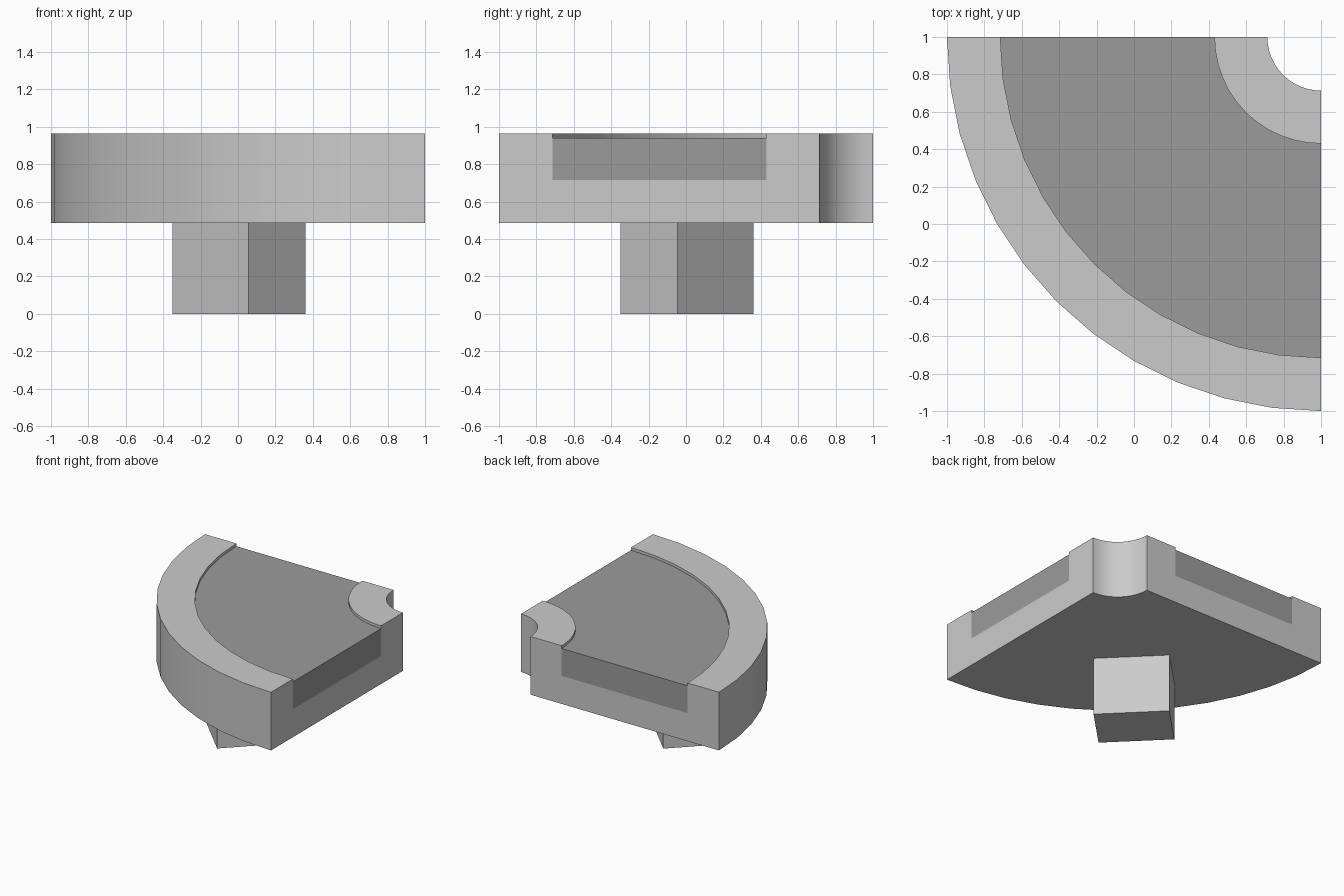
import bpy, bmesh, math

if "Cube" in bpy.data.objects:
    bpy.data.objects.remove(bpy.data.objects["Cube"])

SEGMENTS = 12  # steps in the quarter turn


def quarter_sweep(name, profile):
    """Turn an (r, z) profile a quarter circle about the corner (1, 1)."""
    bm = bmesh.new()
    rings = []
    for i in range(SEGMENTS + 1):
        a = math.pi + math.pi / 2 * i / SEGMENTS
        rings.append([bm.verts.new((1 + r * math.cos(a), 1 + r * math.sin(a), z))
                      for r, z in profile])
    n = len(profile)
    for r0, r1 in zip(rings, rings[1:]):
        for j in range(n):
            k = (j + 1) % n
            bm.faces.new((r0[j], r0[k], r1[k], r1[j]))
    bm.faces.new(rings[0])
    bm.faces.new(rings[-1])
    bmesh.ops.recalc_face_normals(bm, faces=bm.faces)
    mesh = bpy.data.meshes.new(name)
    bm.to_mesh(mesh)
    bm.free()
    obj = bpy.data.objects.new(name, mesh)
    bpy.context.collection.objects.link(obj)
    bpy.ops.object.select_all(action='DESELECT')
    obj.select_set(True)
    bpy.context.view_layer.objects.active = obj
    bpy.ops.object.shade_smooth_by_angle(angle=math.radians(30))
    return obj


# Curved trough: outer wall, floor and inner rim
quarter_sweep("curved_trough", [
    (0.287, 0.485), (2.0, 0.485), (2.0, 0.963), (1.715, 0.963),
    (1.715, 0.715), (0.57, 0.715), (0.57, 0.963), (0.287, 0.963)])

# Grey filling, flush with the open ends
filling = quarter_sweep("trough_filling", [
    (0.57, 0.715), (1.715, 0.715), (1.715, 0.94), (0.57, 0.94)])
grey = bpy.data.materials.new("filling_grey")
grey.diffuse_color = (0.33, 0.33, 0.33, 1)
grey.use_nodes = True
grey.node_tree.nodes["Principled BSDF"].inputs["Base Color"].default_value = grey.diffuse_color
filling.data.materials.append(grey)

# Support post, turned to face the corner
bpy.ops.mesh.primitive_cube_add(size=1, location=(0.005, 0.005, 0.2425),
                                rotation=(0, 0, math.radians(45)))
post = bpy.context.object
post.name = "support_post"
post.scale = (0.431, 0.573, 0.485)
